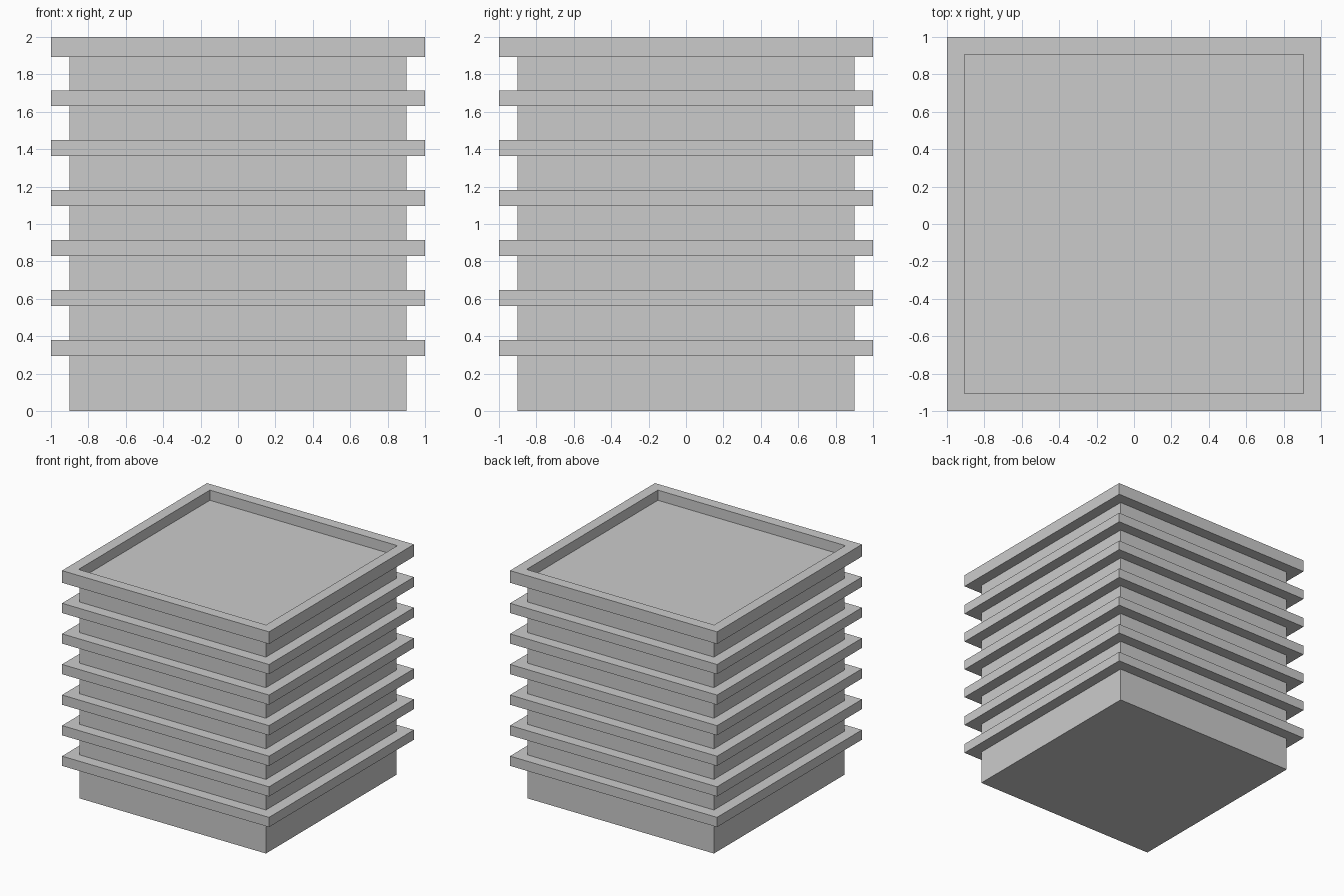
import bpy
import bmesh

cube = bpy.data.objects.get("Cube")
if cube:
    bpy.data.objects.remove(cube, do_unlink=True)

# One plain grey
grey = bpy.data.materials.new("light grey")
grey.use_nodes = True
colour = (0.6, 0.6, 0.6, 1.0)
grey.diffuse_color = colour
grey.node_tree.nodes["Principled BSDF"].inputs["Base Color"].default_value = colour


def finish(name, bm):
    mesh = bpy.data.meshes.new(name)
    bmesh.ops.recalc_face_normals(bm, faces=bm.faces)
    bm.to_mesh(mesh)
    bm.free()
    mesh.materials.append(grey)
    obj = bpy.data.objects.new(name, mesh)
    bpy.context.collection.objects.link(obj)
    return obj


def slab(name, half, bottom, top):
    """Square block between two heights."""
    bm = bmesh.new()
    bmesh.ops.create_cube(bm, size=2)
    for v in bm.verts:
        v.co.x *= half
        v.co.y *= half
        v.co.z = top if v.co.z > 0 else bottom
    return finish(name, bm)


def square_ring(name, outer, inner, bottom, top):
    """Square frame with an open middle."""
    bm = bmesh.new()
    corners = [(-1, -1), (1, -1), (1, 1), (-1, 1)]
    section = [(outer, bottom), (outer, top), (inner, top), (inner, bottom)]
    loops = [[bm.verts.new((x * r, y * r, z)) for x, y in corners] for r, z in section]
    for k in range(4):
        a, b = loops[k], loops[(k + 1) % 4]
        for i in range(4):
            j = (i + 1) % 4
            bm.faces.new((a[i], a[j], b[j], b[i]))
    return finish(name, bm)


# Tower body, closed below the rim
CORE = 0.901
FLOOR = 1.91
slab("core", CORE, 0, FLOOR)

# Evenly spaced floor ledges
for i in range(6):
    base = 0.295 + i * 0.267
    square_ring(f"ledge_{i + 1}", 1.0, CORE - 0.02, base, base + 0.085)

# Roof parapet around the sunken roof, with the roof deck filling it
RIM_INNER = 0.906
square_ring("roof_parapet", 1.0, RIM_INNER, 1.894, 2.0)
slab("roof_deck", RIM_INNER, 1.894, FLOOR + 0.001)
